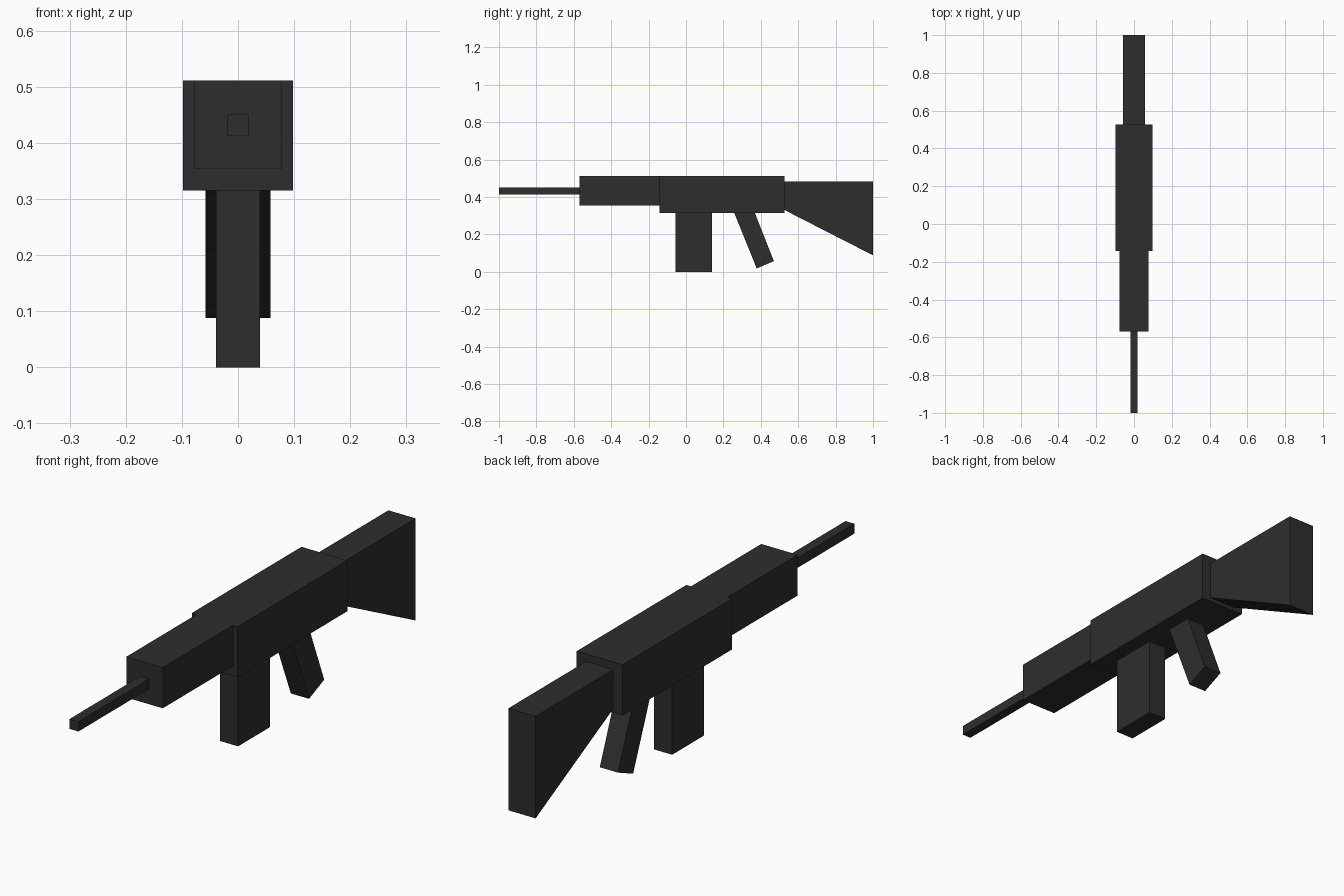
import bpy
import bmesh

if "Cube" in bpy.data.objects:
    bpy.data.objects.remove(bpy.data.objects["Cube"])

dark = bpy.data.materials.new("dark_grey")
dark.diffuse_color = (0.027, 0.027, 0.027, 1)
dark.use_nodes = True
dark.node_tree.nodes["Principled BSDF"].inputs["Base Color"].default_value = dark.diffuse_color


def extrude_profile(name, half_width, profile):
    """Extrude a side profile of (y, z) points symmetrically across x."""
    bm = bmesh.new()
    face = bm.faces.new([bm.verts.new((-half_width, y, z)) for y, z in profile])
    ext = bmesh.ops.extrude_face_region(bm, geom=[face])
    verts = [v for v in ext["geom"] if isinstance(v, bmesh.types.BMVert)]
    bmesh.ops.translate(bm, verts=verts, vec=(2 * half_width, 0, 0))
    bmesh.ops.recalc_face_normals(bm, faces=bm.faces)
    mesh = bpy.data.meshes.new(name)
    bm.to_mesh(mesh)
    bm.free()
    mesh.materials.append(dark)
    obj = bpy.data.objects.new(name, mesh)
    bpy.context.collection.objects.link(obj)
    return obj


def box(name, half_width, y0, y1, z0, z1):
    return extrude_profile(name, half_width, [(y0, z0), (y1, z0), (y1, z1), (y0, z1)])


# Main body, from front to back
box("barrel", 0.019, -1.0, -0.57, 0.413, 0.451)
box("handguard", 0.078, -0.57, -0.142, 0.354, 0.511)
box("receiver", 0.098, -0.142, 0.527, 0.315, 0.511)

# Tapered shoulder stock
extrude_profile("stock", 0.058, [(0.527, 0.330), (1.0, 0.088), (1.0, 0.482), (0.527, 0.482)])

# Parts hanging below the receiver
box("magazine", 0.039, -0.055, 0.14, 0.0, 0.315)
extrude_profile("grip", 0.039, [(0.378, 0.018), (0.470, 0.057), (0.368, 0.315), (0.258, 0.315)])
